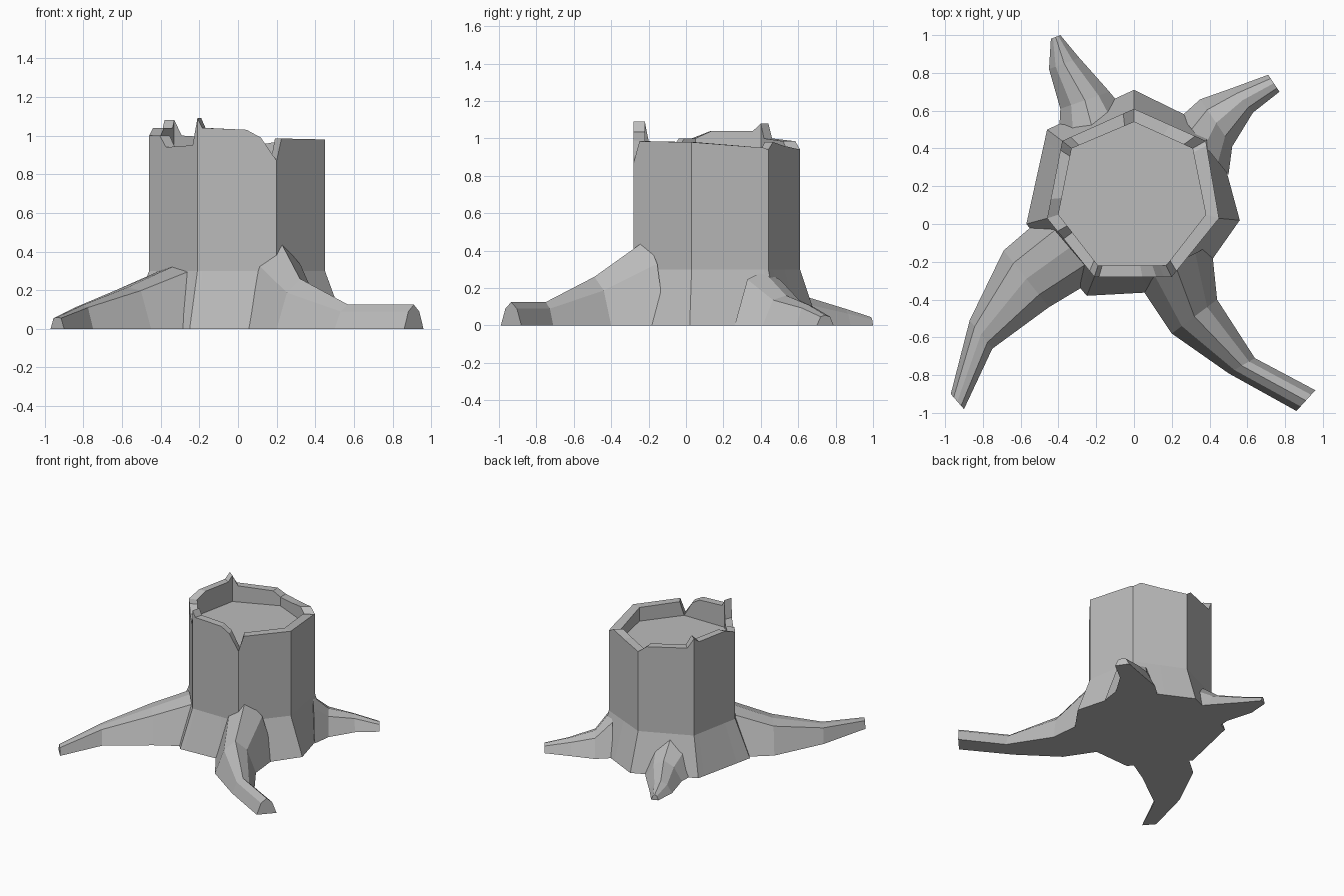
import bpy, bmesh
from mathutils import Vector

old = bpy.data.objects.get("Cube")
if old:
    bpy.data.objects.remove(old, do_unlink=True)

GREY = (0.5, 0.5, 0.5, 1)
bark = bpy.data.materials.new("plain grey")
bark.use_nodes = True
bark.diffuse_color = GREY
bark.node_tree.nodes["Principled BSDF"].inputs["Base Color"].default_value = GREY


def loft(name, rings):
    """Skin closed rings of points and cap both ends, with flat shading."""
    bm = bmesh.new()
    loops = [[bm.verts.new(p) for p in ring] for ring in rings]
    n = len(loops[0])
    for a, b in zip(loops, loops[1:]):
        for i in range(n):
            j = (i + 1) % n
            bm.faces.new((a[i], a[j], b[j], b[i]))
    bm.faces.new(loops[0])
    bm.faces.new(loops[-1])
    bmesh.ops.recalc_face_normals(bm, faces=bm.faces)
    mesh = bpy.data.meshes.new(name)
    bm.to_mesh(mesh)
    bm.free()
    mesh.materials.append(bark)
    obj = bpy.data.objects.new(name, mesh)
    bpy.context.collection.objects.link(obj)
    return obj


def along(corners, s):
    """Point on a polygon: whole part is the corner, fraction runs to the next."""
    i = int(s)
    a = Vector(corners[i % len(corners)])
    b = Vector(corners[(i + 1) % len(corners)])
    return a.lerp(b, s - i)


# Hollow seven-sided trunk with a flared foot and a broken rim
foot = [(0, .71), (.43, .5), (.56, .02), (.3, -.35), (-.25, -.38), (-.57, 0), (-.46, .5)]
outer = [(0, .61), (.38, .44), (.45, .03), (.2, -.28), (-.21, -.28), (-.46, .03), (-.38, .44)]
inner = [(0, .54), (.31, .4), (.38, .05), (.17, -.22), (-.19, -.22), (-.4, .05), (-.33, .4)]
rim = [(0, .94), (.5, .96), (.85, .98), (1, .94), (1.06, .95), (2, .98), (2.9, .985),
       (3, .87), (3.1, .93), (3.2, .99), (3.38, 1.03), (3.94, 1.04), (4, 1.09),
       (4.1, .95), (4.65, .94), (4.78, 1), (5, 1), (5.25, 1.04), (5.88, 1.04),
       (6, 1.08), (6.12, 1), (6.85, .985)]
FOOT_TOP, FLOOR = .3, .87


def level(corners, z=None):
    return [(*along(corners, s), top if z is None else z) for s, top in rim]


loft("trunk", [level(foot, 0), level(outer, FOOT_TOP), level(outer),
               level(inner), level(inner, FLOOR)])


# Roots: each section is left and right ground point and ridge height
def root(name, shoulder, sections):
    rings = []
    for lx, ly, rx, ry, h in sections:
        left, right = Vector((lx, ly)), Vector((rx, ry))
        shape = ((0, 0), (.22, shoulder), (.5, 1), (.78, shoulder), (1, 0))
        rings.append([(*left.lerp(right, t), h * k) for t, k in shape])
    loft(name, rings)


root("front_left_root", .72, [
    (.02, -.31, .41, -.11, .46), (.2, -.58, .44, -.4, .26),
    (.5, -.79, .64, -.71, .125), (.86, -.99, .96, -.88, .125)])
root("front_right_root", .92, [
    (-.2, -.29, -.48, .04, .32), (-.45, -.44, -.69, -.14, .215),
    (-.75, -.66, -.87, -.51, .12), (-.9, -.98, -.97, -.9, .06)])
root("back_left_root", .85, [
    (.25, .57, .5, .26, .29), (.35, .66, .52, .41, .16),
    (.52, .72, .63, .59, .11), (.71, .79, .77, .7, .055)])
root("back_right_root", .7, [
    (-.4, .42, -.04, .59, .27), (-.39, .61, -.13, .7, .15),
    (-.45, .82, -.29, .88, .09), (-.44, .98, -.39, 1, .045)])
